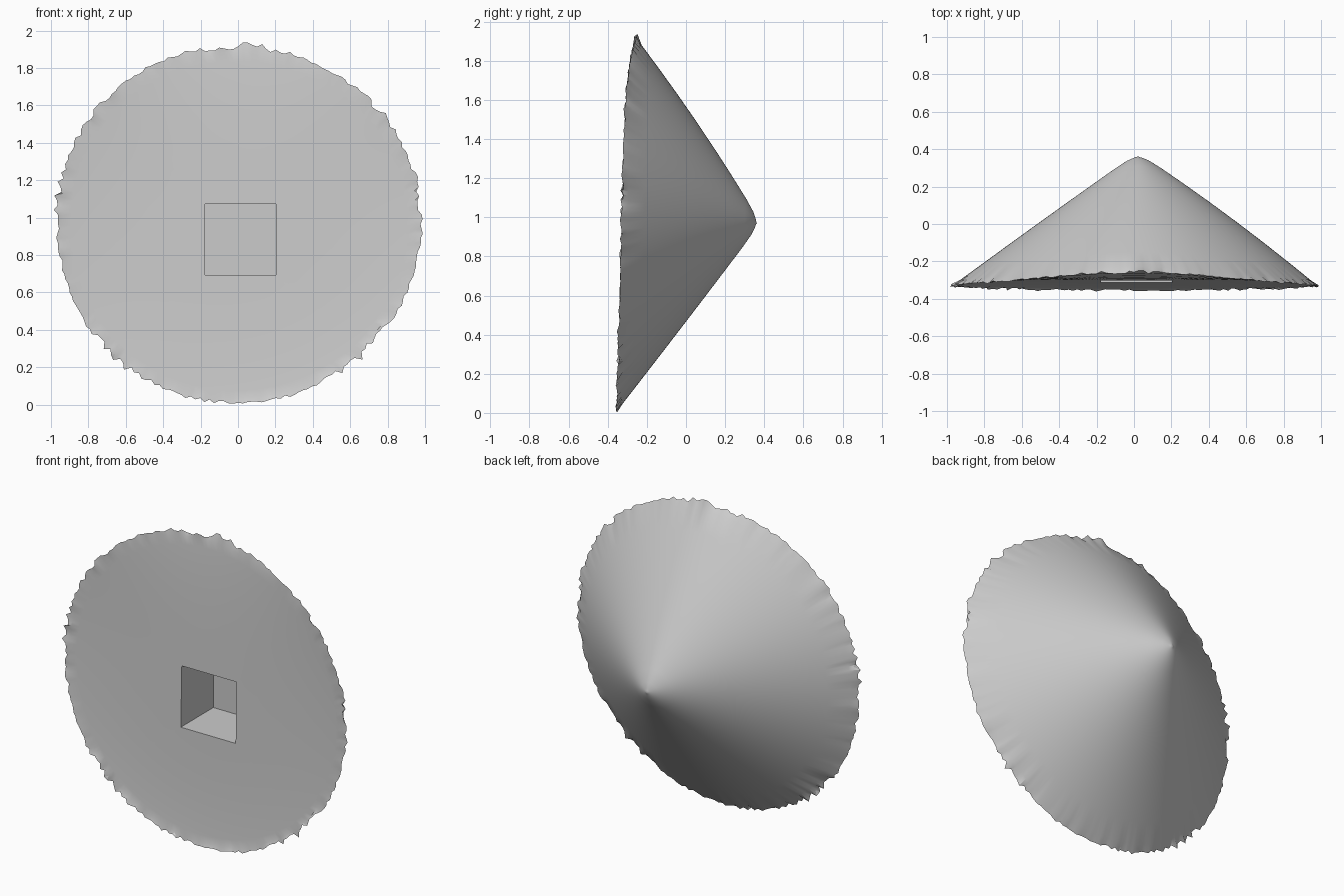
import bpy, bmesh, math, random

random.seed(7)
if "Cube" in bpy.data.objects:
    bpy.data.objects.remove(bpy.data.objects["Cube"])

SEG = 240                      # corners of the socket fall on SEG / 8 steps
CZ = 0.965                     # height of the cone axis
APEX = (0.02, 0.362, 0.97)
SOCKET = (0.0125, 0.882, 0.19) # centre x, centre z, half width
FLOOR_Y = 0.01
angles = [2 * math.pi * i / SEG for i in range(SEG)]


def lerp(a, b, t):
    return a + (b - a) * t


def rim_y(a):
    s = math.sin(a)
    return -0.33 + 0.025 * s + 0.05 * max(0, s) ** 6


def face_y(x, z):
    # Slightly dished and tilted front surface
    r, a = math.hypot(x, z - CZ), math.atan2(z - CZ, x)
    tilt = 0.025 * math.sin(a)
    return -0.305 + r * tilt + r ** 4 * (rim_y(a) + 0.305 - tilt)


def outline(a, grow=0.0):
    r = 1 + 0.006 * math.sin(3 * a + 1) + grow
    return 0.975 * r * math.cos(a), CZ + 0.955 * r * math.sin(a)


def square(a):
    c, s = math.cos(a), math.sin(a)
    k = SOCKET[2] / max(abs(c), abs(s))
    return SOCKET[0] + k * c, SOCKET[1] + k * s


# Ragged broken edge: clusters of small chips and spikes
rim = []
for a in angles:
    rough = 0.25 + 0.75 * abs(math.sin(2.5 * a + 0.6) * math.cos(4 * a))
    x, z = outline(a, random.uniform(-0.022, 0.028) * rough)
    rim.append((x, rim_y(a) + random.uniform(-0.012, 0.012) * rough, z))

bm = bmesh.new()


def ring(points):
    return [bm.verts.new(p) for p in points]


def bridge(a, b):
    for i in range(SEG):
        j = (i + 1) % SEG
        bm.faces.new((a[i], a[j], b[j], b[i]))


# Square socket: floor and walls
floor = ring((square(a)[0], FLOOR_Y, square(a)[1]) for a in angles)
mouth = ring((square(a)[0], face_y(*square(a)), square(a)[1]) for a in angles)
bm.faces.new(floor)
bridge(floor, mouth)

# Front face spreading from the socket to the rim
last = mouth
for t in (0.2, 0.4, 0.6, 0.78, 0.9, 0.96):
    pts = []
    for a in angles:
        (sx, sz), (ox, oz) = square(a), outline(a)
        x, z = lerp(sx, ox, t), lerp(sz, oz, t)
        pts.append((x, face_y(x, z), z))
    new = ring(pts)
    bridge(last, new)
    last = new
edge = ring(rim)
bridge(last, edge)

# Cone back with a gentle bulge and a rounded tip
last = edge
for t in (0.04, 0.15, 0.3, 0.45, 0.6, 0.75, 0.87, 0.94, 0.975, 0.99):
    pts = []
    for a in angles:
        x, z = outline(a)
        bulge = 4 * t * (1 - t) * (0.012 + 0.012 * math.cos(a - 0.8))
        tip = 0.022 * max(0, (t - 0.9) / 0.1) ** 2
        pts.append((lerp(x, APEX[0], t), lerp(rim_y(a), APEX[1] + 0.02, t) + bulge - tip,
                    lerp(z, APEX[2], t)))
    new = ring(pts)
    bridge(last, new)
    last = new
tip_vert = bm.verts.new(APEX)
for i in range(SEG):
    bm.faces.new((last[i], last[(i + 1) % SEG], tip_vert))

bmesh.ops.recalc_face_normals(bm, faces=bm.faces)
mesh = bpy.data.meshes.new("cone_body")
bm.to_mesh(mesh)
bm.free()
body = bpy.data.objects.new("cone_body", mesh)
bpy.context.collection.objects.link(body)

# Plain grey material
grey = bpy.data.materials.new("plain_grey")
grey.use_nodes = True
color = (0.6, 0.6, 0.6, 1)
grey.diffuse_color = color
grey.node_tree.nodes["Principled BSDF"].inputs["Base Color"].default_value = color
mesh.materials.append(grey)

bpy.ops.object.select_all(action="DESELECT")
body.select_set(True)
bpy.context.view_layer.objects.active = body
bpy.ops.object.shade_smooth_by_angle(angle=math.radians(35))
